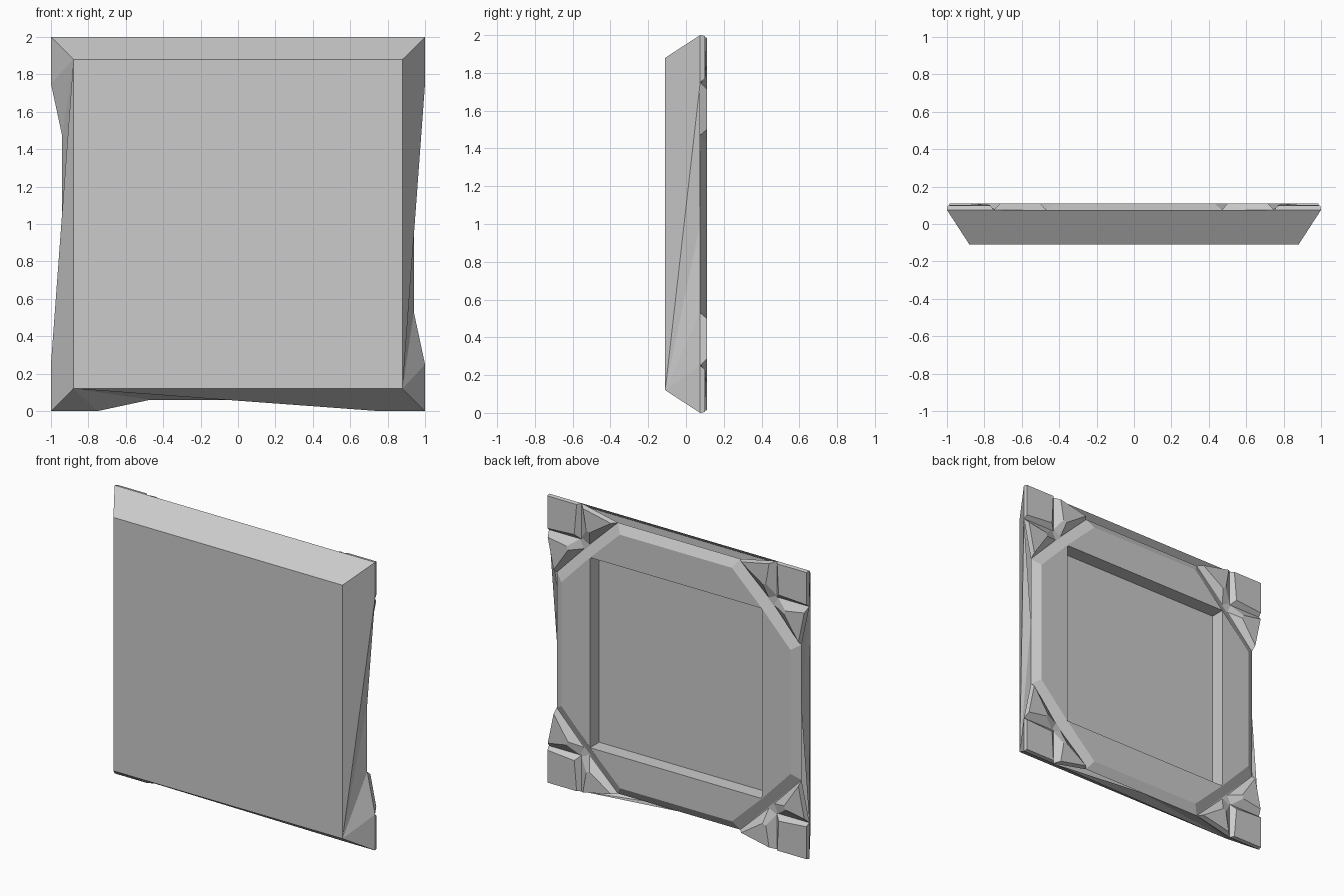
import bpy, bmesh

if "Cube" in bpy.data.objects:
    bpy.data.objects.remove(bpy.data.objects["Cube"])

FRONT, MID, BACK, FLOOR = -0.11, 0.075, 0.11, 0.01


def turn(p, k):
    """Rotate a panel point clockwise by k quarter turns."""
    x, w = p
    for _ in range(k % 4):
        x, w = w, -x
    return x, w


def make(name, build):
    bm = bmesh.new()

    def face(pts, k=0):
        vs = []
        for x, w, y in pts:
            a, b = turn((x, w), k)
            vs.append(bm.verts.new((a, y, b + 1)))
        bm.faces.new(vs)

    build(face)
    bmesh.ops.remove_doubles(bm, verts=bm.verts, dist=1e-4)
    bmesh.ops.recalc_face_normals(bm, faces=bm.faces)
    me = bpy.data.meshes.new(name)
    bm.to_mesh(me)
    bm.free()
    ob = bpy.data.objects.new(name, me)
    bpy.context.collection.objects.link(ob)


def at(y, *pts):
    return [(x, w, y) for x, w in pts]


# Front plate, flared sides, stepped back frame and recess
def panel(face):
    f, r = 0.88, 0.66
    face(at(FRONT, (-f, -f), (f, -f), (f, f), (-f, f)))
    face(at(FLOOR, (-r, -r), (-r, r), (r, r), (r, -r)))
    ft, fb = (f, f, FRONT), (f, -f, FRONT)
    for k in range(4):
        t, p, m, n, q, b = at(MID, (1, 1), (1, .75), (.94, 0), (.94, -.47), (1, -.75), (1, -1))
        if k == 3:                       # top flank stays straight
            face([ft, fb, b, t], k)
        else:
            face([ft, fb, p], k)
            face([ft, p, t], k)
            for s, e in ((p, m), (m, n), (n, q), (q, b)):
                face([fb, e, s], k)
        # Chamfered octagon rim
        o1, o2, o3 = at(MID, (.94, -.47), (.94, .47), (.47, .94))
        i1, i2, i3 = at(BACK, (.88, -.43), (.88, .43), (.43, .88))
        face([o1, o2, i2, i1], k)
        face([o2, o3, i3, i2], k)
        # Back ring and recess walls
        s1, s2 = at(BACK, (r, -r), (r, r))
        face([i1, i2, s2, s1], k)
        face([i2, i3, s2], k)
        face([s1, s2, (r, r, FLOOR), (r, -r, FLOOR)], k)
        # Low corner ground
        face(at(MID, (1, 1), (.75, 1), (.47, .94), (.94, .47), (1, .75)), k)


make("panel", panel)


# Raised corner pieces: a square pad and two mirrored wedges each
def frustum(face, base, top, yt, k, flip):
    sw = (lambda p: (p[1], p[0])) if flip else (lambda p: p)
    b = at(MID, *map(sw, base))
    t = [(*sw(p), y) for p, y in zip(top, yt)]
    face(t, k)
    for i in range(len(b)):
        j = (i + 1) % len(b)
        face([b[i], b[j], t[j], t[i]], k)


def corner(k):
    def build(face):
        frustum(face, [(1, 1), (.75, 1), (.75, .75), (1, .75)],
                [(.995, .995), (.77, .995), (.785, .785), (.995, .77)],
                [.10, .10, .105, .10], k, False)
    make(f"corner_pad_{k}", build)
    for flip in (False, True):
        make(f"corner_wedge_{k}_{int(flip)}", lambda face: frustum(
            face, [(.47, .94), (.75, 1), (.75, .76), (.69, .73)],
            [(.50, .94), (.715, .985), (.69, .84), (.665, .83)],
            [.11, .11, .11, .11], k, flip))


for k in range(4):
    corner(k)
